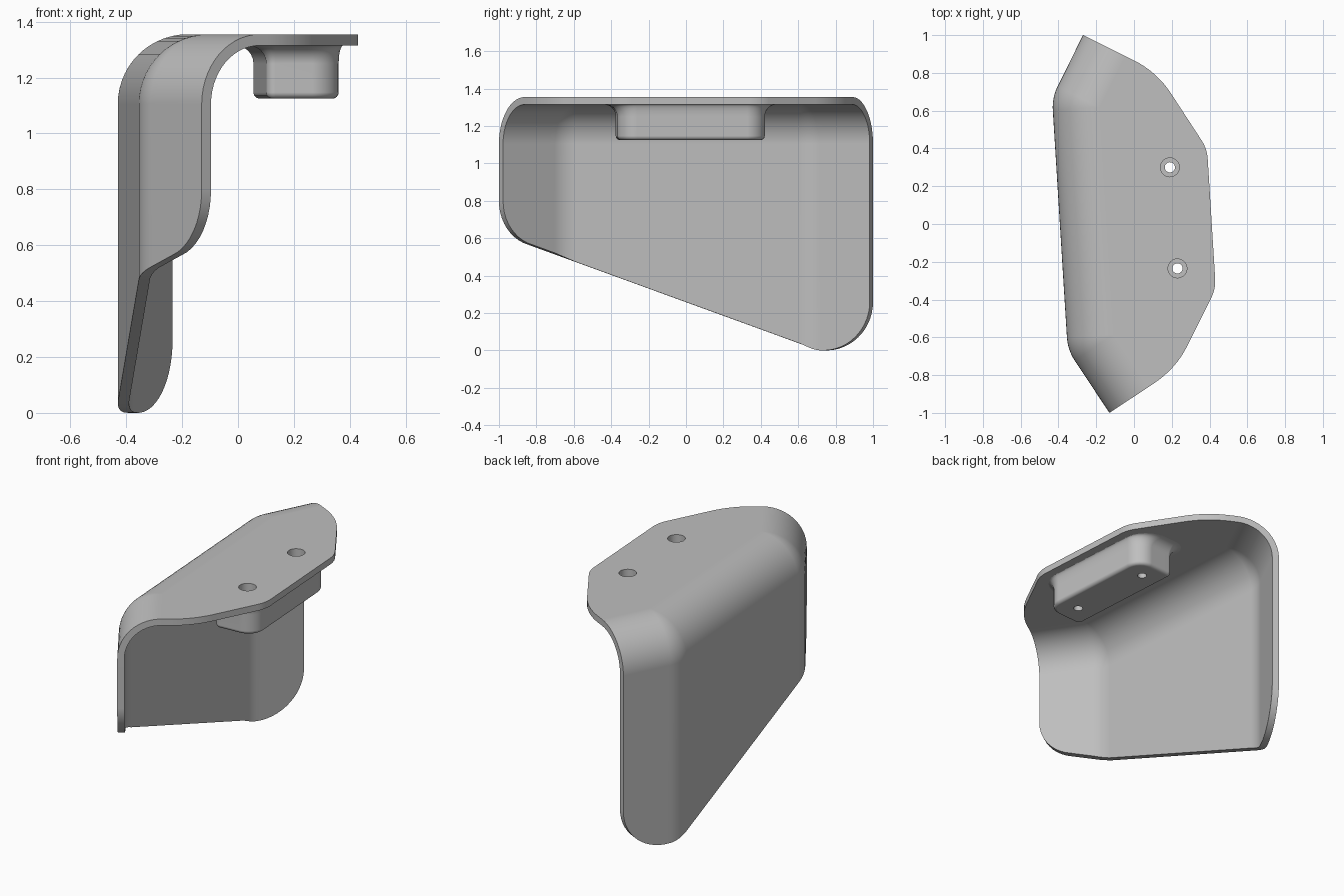
import bpy, bmesh, math
from mathutils import Vector

cube = bpy.data.objects.get("Cube")
if cube:
    bpy.data.objects.remove(cube, do_unlink=True)

grey = bpy.data.materials.new("plain_grey")
grey.use_nodes = True
tone = (0.52, 0.52, 0.52, 1)
grey.diffuse_color = tone
grey.node_tree.nodes["Principled BSDF"].inputs["Base Color"].default_value = tone

TOP, THICK, R = 1.355, 0.04, 0.25
WALL = [Vector(p) for p in ((-0.27, 1.0), (-0.434, 0.669), (-0.351, -0.667), (-0.13, -1.0))]
FRONT = [Vector(p) for p in ((0.223, -0.764), (0.433, -0.343), (0.387, 0.398), (0.121, 0.806))]


def corner(a, b, c, r, n=8):
    """Points of the arc of radius r that rounds corner b."""
    u, w = (a - b).normalized(), (c - b).normalized()
    half = u.angle(w) / 2
    mid = b + (u + w).normalized() * (r / math.sin(half))
    p, q = b + u * (r / math.tan(half)), b + w * (r / math.tan(half))
    if r < 1e-5:
        return [b.copy() for _ in range(n + 1)]
    pts = []
    for i in range(n + 1):
        d = (p - mid).lerp(q - mid, i / n)
        pts.append(mid + d.normalized() * r)
    return pts


def wall_path(d, n=14):
    """Plan curve of the wall, moved inward by d."""
    dirs = [(WALL[i + 1] - WALL[i]).normalized() for i in range(3)]
    nor = [Vector((-v.y, v.x)) for v in dirs]
    a, e = WALL[0] + nor[0] * d, WALL[3] + nor[2] * d
    b, c = [WALL[i + 1] + (nor[i] + nor[i + 1]) * (d / (1 + nor[i].dot(nor[i + 1])))
            for i in (0, 1)]
    r = max(R - d, 0)
    arc1, arc2 = corner(a, b, c, r), corner(b, c, e, r)
    steps = [1 - math.cos(k / n * math.pi / 2) for k in range(n)]
    return ([a.lerp(arc1[0], f) for f in steps] + arc1 + arc2
            + [e.lerp(arc2[-1], f) for f in reversed(steps)])


def bottom(y):
    """Height of the slanting lower edge with its two round ends."""
    if y > 0.665:
        k = min(1, abs(y - 0.75) / 0.25)
        return 0.26 - 0.26 * math.sqrt(1 - k * k)
    if y < -0.86:
        k = min(1, (-0.79 - y) / 0.21)
        return 0.797 - 0.24 * math.sqrt(1 - k * k)
    return 0.016 + 0.364 * (0.665 - y)


def finish(bm, name):
    bmesh.ops.remove_doubles(bm, verts=bm.verts, dist=1e-4)
    bmesh.ops.recalc_face_normals(bm, faces=bm.faces)
    mesh = bpy.data.meshes.new(name)
    bm.to_mesh(mesh)
    bm.free()
    mesh.materials.append(grey)
    ob = bpy.data.objects.new(name, mesh)
    bpy.context.collection.objects.link(ob)
    return ob


def loft(name, rings):
    """Closed solid through rings of equal point count."""
    bm = bmesh.new()
    rows = [[bm.verts.new(p) for p in ring] for ring in rings]
    n = len(rows[0])
    for lo, hi in zip(rows, rows[1:]):
        for i in range(n):
            bm.faces.new((lo[i], lo[(i + 1) % n], hi[(i + 1) % n], hi[i]))
    bm.faces.new(rows[0])
    bm.faces.new(rows[-1])
    return finish(bm, name)


# Bent shell: wall, rolled top edge and flat top plate
foot = [bottom(p.y) for p in wall_path(0)]
rim_ends = wall_path(R)
outline = [rim_ends[-1]] + FRONT + [rim_ends[0]]
front_edge = []
for i, r in enumerate((0.5, 0.2, 0.2, 0.5)):
    front_edge += corner(*outline[i:i + 3], r)
ROLL = 14


def shell_layer(t):
    rows = [[(p.x, p.y, z) for p, z in zip(wall_path(t), foot)]]
    for k in range(ROLL + 1):
        a = k / ROLL * math.pi / 2
        path = wall_path(R - (R - t) * math.cos(a) if k < ROLL else R)
        rows.append([(p.x, p.y, TOP - R + (R - t) * math.sin(a)) for p in path])
    return [v for row in rows for v in row] + [(p.x, p.y, TOP - t) for p in front_edge]


cols, rows = len(foot), ROLL + 2
faces = [(j * cols + i, j * cols + i + 1, (j + 1) * cols + i + 1, (j + 1) * cols + i)
         for j in range(rows - 1) for i in range(cols - 1)]
faces.append(tuple(range((rows - 1) * cols, rows * cols + len(front_edge))))

bm = bmesh.new()
outer = [bm.verts.new(p) for p in shell_layer(0)]
inner = [bm.verts.new(p) for p in shell_layer(THICK)]
used = {}
for f in faces:
    bm.faces.new([outer[i] for i in f])
    bm.faces.new([inner[i] for i in reversed(f)])
    for a, b in zip(f, f[1:] + f[:1]):
        key = (min(a, b), max(a, b))
        used[key] = used.get(key, 0) + 1
for (a, b), count in used.items():
    if count == 1:
        bm.faces.new((outer[a], outer[b], inner[b], inner[a]))
shell = finish(bm, "bent_shell")

# Mounting block under the plate, with a flared top and a softened lower edge
tilt = math.radians(-3.6)


def block_ring(z, o):
    x0, x1, y = -0.132 - o, 0.132 + o * (0.25 if o > 0 else 1), 0.395 + o
    box = [Vector(p) for p in ((x0, -y), (x1, -y), (x1, y), (x0, y))]
    pts = []
    for i, r in enumerate((0.03, 0.1, 0.1, 0.03)):
        pts += corner(box[i - 1], box[i], box[(i + 1) % 4], max(r + o, 0.01))
    c, s = math.cos(-tilt), math.sin(-tilt)
    return [(0.21 + p.x * c - p.y * s, 0.025 + p.x * s + p.y * c, z) for p in pts]


quarter = [k / 6 * math.pi / 2 for k in range(7)]
rings = [block_ring(1.147 - 0.022 * math.cos(a), -0.022 + 0.022 * math.sin(a)) for a in quarter]
rings += [block_ring(1.25 + 0.065 * math.sin(a), 0.065 * (1 - math.cos(a))) for a in quarter]
block = loft("mounting_block", rings)


# Stepped screw holes through the plate and the block
def circle(x, y, r, z, n=32):
    return [(x + r * math.cos(i * math.tau / n), y + r * math.sin(i * math.tau / n), z)
            for i in range(n)]


for x, y in ((0.19, 0.30), (0.23, -0.235)):
    cutter = loft("hole_cutter", [circle(x, y, r, z) for r, z in
                                  ((0.027, 1.0), (0.027, 1.2), (0.05, 1.2), (0.05, 1.5))])
    cutter.hide_render = True
    for ob in (shell, block):
        mod = ob.modifiers.new("hole", 'BOOLEAN')
        mod.operation, mod.object, mod.solver = 'DIFFERENCE', cutter, 'EXACT'
        bpy.context.view_layer.objects.active = ob
        bpy.ops.object.modifier_apply(modifier=mod.name)
    bpy.data.objects.remove(cutter, do_unlink=True)

# Smooth curves, crisp edges
for ob in (shell, block):
    bpy.ops.object.select_all(action='DESELECT')
    ob.select_set(True)
    bpy.context.view_layer.objects.active = ob
    bpy.ops.object.shade_smooth_by_angle(angle=math.radians(35))
    ob.modifiers.new("even_shading", 'WEIGHTED_NORMAL').keep_sharp = True
